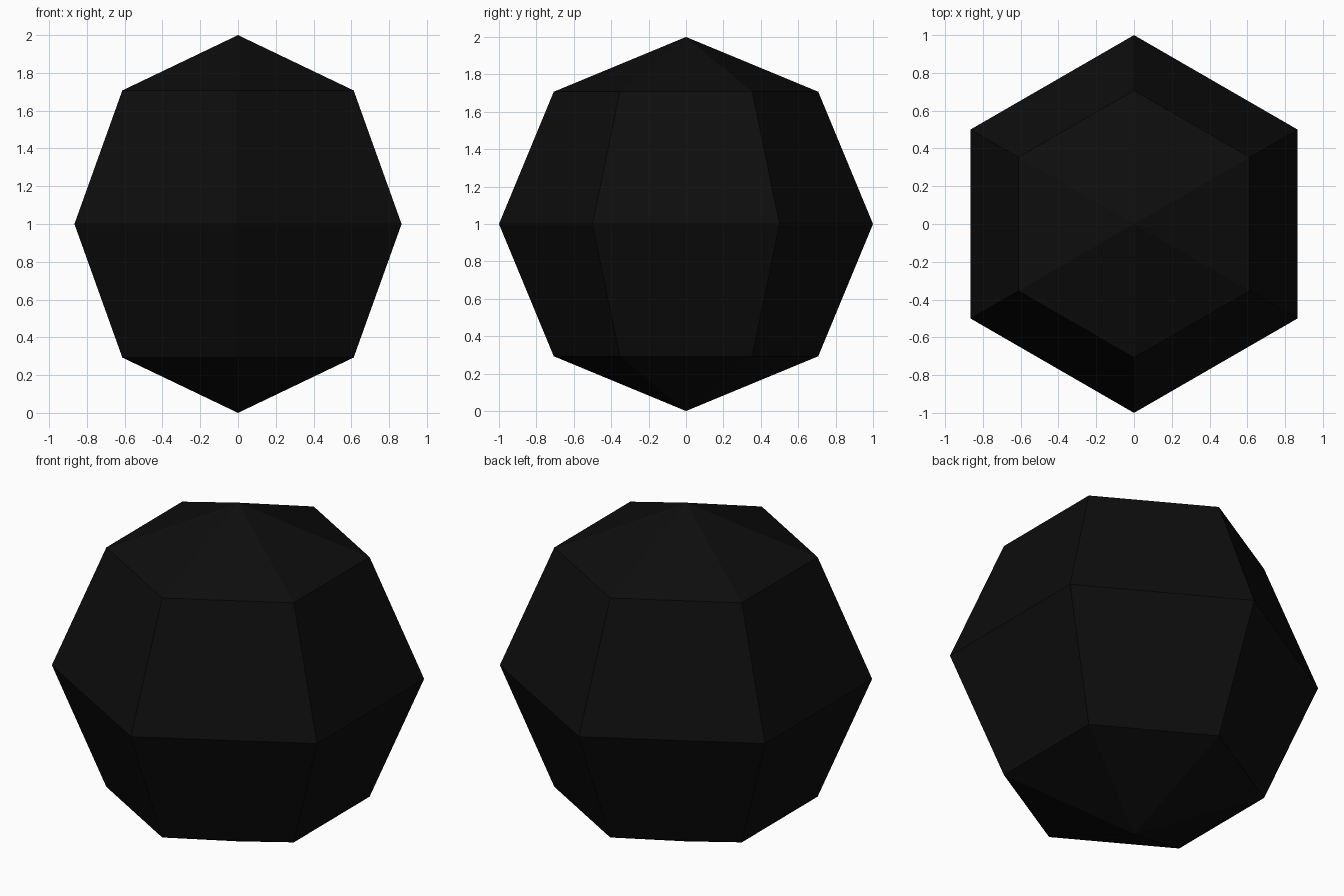
import bpy, bmesh
from math import sin, cos, pi
from mathutils import Matrix

if "Cube" in bpy.data.objects:
    bpy.data.objects.remove(bpy.data.objects["Cube"])

SIDES, RINGS, RADIUS = 6, 4, 1.0

# Half-circle profile from bottom pole to top pole, in the y-z plane
bm = bmesh.new()
profile = [bm.verts.new((0, RADIUS * sin(pi * i / RINGS), RADIUS - RADIUS * cos(pi * i / RINGS)))
           for i in range(RINGS + 1)]
edges = [bm.edges.new(pair) for pair in zip(profile, profile[1:])]

# Revolve into a six-sided ball
bmesh.ops.spin(bm, geom=profile + edges, cent=(0, 0, 0), axis=(0, 0, 1),
               angle=2 * pi, steps=SIDES, use_merge=False)
bmesh.ops.remove_doubles(bm, verts=bm.verts, dist=0.001)
bmesh.ops.recalc_face_normals(bm, faces=bm.faces)

mesh = bpy.data.meshes.new("faceted_ball")
bm.to_mesh(mesh)
bm.free()
ball = bpy.data.objects.new("faceted_ball", mesh)
bpy.context.collection.objects.link(ball)

# Near-black surface
black = bpy.data.materials.new("black")
black.diffuse_color = (0.004, 0.004, 0.004, 1)
black.use_nodes = True
black.node_tree.nodes["Principled BSDF"].inputs["Base Color"].default_value = black.diffuse_color
mesh.materials.append(black)
